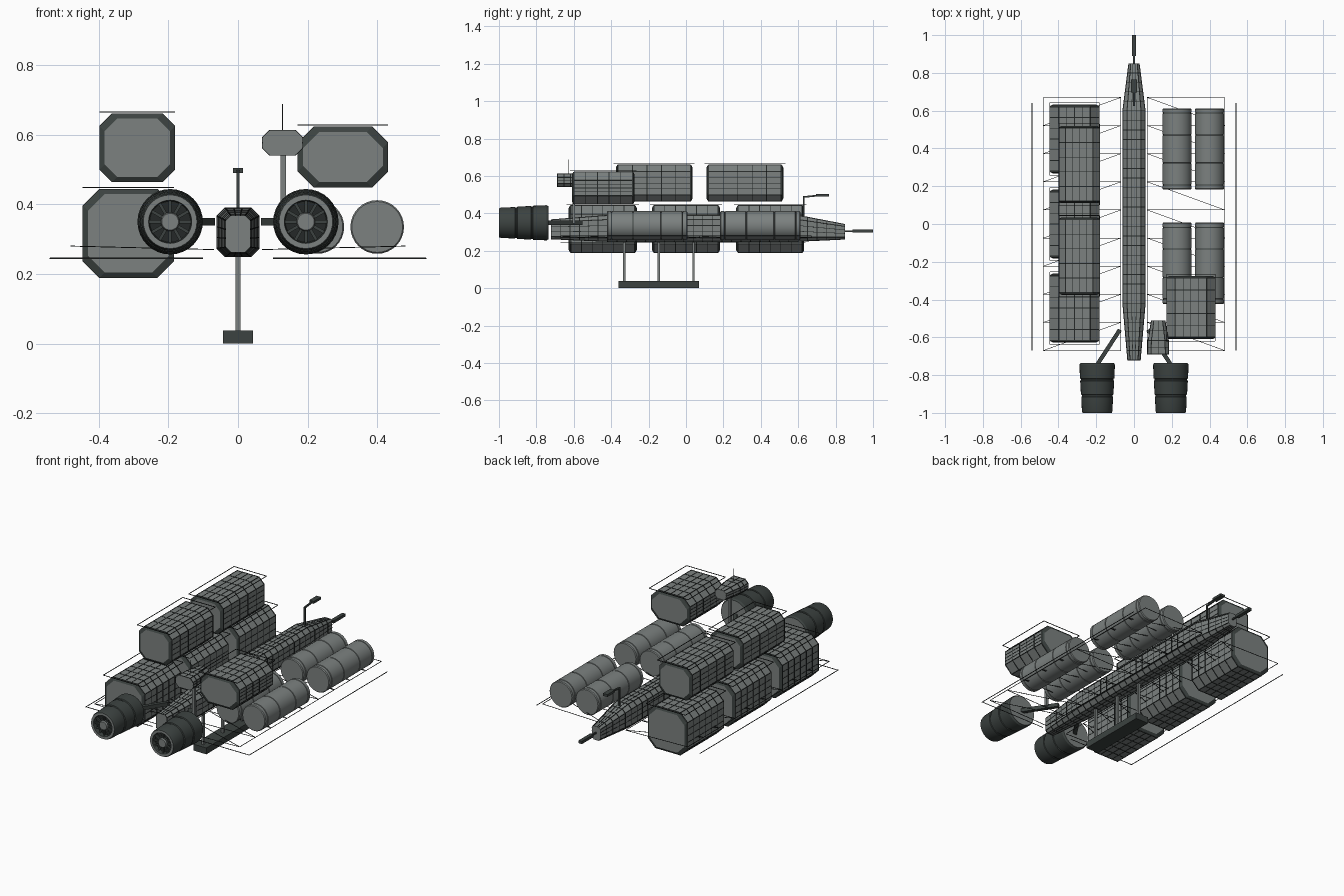
import bpy, bmesh, math
from mathutils import Vector

if "Cube" in bpy.data.objects:
    bpy.data.objects.remove(bpy.data.objects["Cube"])


def material(name, r, g, b):
    m = bpy.data.materials.new(name)
    m.use_nodes = True
    m.diffuse_color = (r, g, b, 1)
    m.node_tree.nodes["Principled BSDF"].inputs["Base Color"].default_value = (r, g, b, 1)
    return m


GREY = material("hull grey", 0.20, 0.22, 0.215)
DARK = material("dark metal", 0.045, 0.055, 0.052)
SEAM = material("seam black", 0.018, 0.022, 0.021)


def finish(name, bm, mats, smooth=False):
    bmesh.ops.recalc_face_normals(bm, faces=bm.faces)
    me = bpy.data.meshes.new(name)
    bm.to_mesh(me)
    bm.free()
    for m in mats:
        me.materials.append(m)
    ob = bpy.data.objects.new(name, me)
    bpy.context.collection.objects.link(ob)
    if smooth:
        bpy.ops.object.select_all(action="DESELECT")
        ob.select_set(True)
        bpy.context.view_layer.objects.active = ob
        bpy.ops.object.shade_smooth_by_angle(angle=math.radians(30))
    return ob


def bridge(bm, loops, closed=False):
    """Skin a list of point loops; returns the side faces band by band."""
    rings = [[bm.verts.new(p) for p in loop] for loop in loops]
    bands = []
    for a, b in zip(rings, rings[1:] + (rings[:1] if closed else [])):
        n = len(a)
        bands.append([bm.faces.new((a[i], a[(i + 1) % n], b[(i + 1) % n], b[i])) for i in range(n)])
    if not closed:
        bm.faces.new(rings[0])
        bm.faces.new(rings[-1])
    return bands


def octagon(y, cx, cz, w, h, c, grow=0.0):
    """Chamfered rectangle in the xz plane (half sizes w, h)."""
    w, h = w + grow, h + grow
    quarter = [(w, h - c), (w - c, h)]
    pts = quarter + [(-x, z) for x, z in quarter[::-1]]
    pts += [(-x, -z) for x, z in quarter] + [(x, -z) for x, z in quarter[::-1]]
    return [Vector((cx + x, y, cz + z)) for x, z in pts]


def bar(bm, a, b, t=0.003, u=None):
    """Square bar from a to b, t thick (u = other thickness)."""
    a, b = Vector(a), Vector(b)
    d = (b - a).normalized()
    side = d.cross(Vector((0, 0, 1)) if abs(d.z) < 0.9 else Vector((0, 1, 0))).normalized()
    up = side.cross(d) * (u or t) / 2
    side *= t / 2
    bridge(bm, [[p + side + up, p - side + up, p - side - up, p + side - up] for p in (a, b)])


def bars(name, pairs, mat, t=0.003, u=None):
    bm = bmesh.new()
    for a, b in pairs:
        bar(bm, a, b, t, u)
    return finish(name, bm, [mat])


def seam_ring(bm, section, y, t=0.004):
    lo, hi = y - t / 2, y + t / 2
    bridge(bm, [octagon(lo, *section), octagon(lo, *section, 0.0015),
                octagon(hi, *section, 0.0015), octagon(hi, *section)], closed=True)


def long_seams(bm, loop_a, loop_b, splits):
    """Lengthwise seams on the chamfer corners and across the flat sides."""
    for i in range(8):
        j = (i + 1) % 8
        steps = splits if i % 2 else 1
        for k in range(steps):
            f = k / steps
            bar(bm, loop_a[i].lerp(loop_a[j], f), loop_b[i].lerp(loop_b[j], f), 0.003)


# Cargo containers: chamfered boxes with dark end bevels, seams and a roof wire
def container(name, x0, x1, z0, z1, y0, y1, c, rows):
    sec = ((x0 + x1) / 2, (z0 + z1) / 2, (x1 - x0) / 2, (z1 - z0) / 2, c)
    bm = bmesh.new()
    bands = bridge(bm, [octagon(y0, *sec, -0.014), octagon(y0 + 0.008, *sec),
                        octagon(y1 - 0.008, *sec), octagon(y1, *sec, -0.014)])
    for f in bands[0] + bands[2]:
        f.material_index = 1
    finish(name, bm, [GREY, DARK])
    bm = bmesh.new()
    for k in range(rows + 1):
        seam_ring(bm, sec, y0 + 0.012 + (y1 - y0 - 0.024) * k / rows)
    long_seams(bm, octagon(y0 + 0.01, *sec), octagon(y1 - 0.01, *sec), 4)
    finish(name + "_seams", bm, [SEAM])
    z = z1 + 0.006
    p = [(x0, y0 - 0.01, z), (x1, y0 - 0.01, z), (x1, y1 + 0.01, z), (x0, y1 + 0.01, z)]
    bars(name + "_roof_wire", [(p[i], p[(i + 1) % 4]) for i in range(4)], SEAM)


for i, y in enumerate((-0.445, 0.0, 0.45)):
    container(f"lower_container_{i + 1}", -0.445, -0.185, 0.19, 0.443, y - 0.182, y + 0.182, 0.048, 6)
for i, y in enumerate((-0.17, 0.315)):
    container(f"upper_container_{i + 1}", -0.397, -0.182, 0.465, 0.66, y - 0.205, y + 0.205, 0.036, 5)
container("left_container", 0.173, 0.43, 0.45, 0.622, -0.61, -0.275, 0.046, 5)

# Central spine, tapered at both ends
HULL = [(-0.72, 0, 0.315, 0.034, 0.052, 0.014), (-0.42, 0, 0.32, 0.06, 0.07, 0.024),
        (0.6, 0, 0.32, 0.06, 0.07, 0.024), (0.85, 0, 0.302, 0.028, 0.04, 0.012)]
bm = bmesh.new()
bridge(bm, [octagon(*s) for s in HULL])
finish("spine_hull", bm, [GREY])
bm = bmesh.new()
for a, b in zip(HULL, HULL[1:]):
    n = round((b[0] - a[0]) / 0.05)
    for k in range(n):
        s = [p + (q - p) * k / n for p, q in zip(a, b)]
        seam_ring(bm, s[1:], s[0])
    long_seams(bm, octagon(*a), octagon(*b), 3)
finish("spine_seams", bm, [SEAM])

# Tail probe and comms mast
bars("tail_probe_rod", [((0, 0.85, 0.305), (0, 0.9, 0.305))], DARK, 0.008)
bars("tail_probe", [((0, 0.89, 0.305), (0, 1, 0.305))], DARK, 0.022, 0.016)
bars("comms_mast", [((0, 0.63, 0.36), (0, 0.63, 0.492)), ((0, 0.63, 0.488), (0, 0.71, 0.496))], DARK, 0.009)
bars("comms_head", [((0, 0.695, 0.497), (0, 0.765, 0.497))], DARK, 0.03, 0.014)

# Keel bar hung below on three posts
bars("keel_bar", [((0, -0.36, 0.019), (0, 0.07, 0.019))], DARK, 0.085, 0.038)
bars("keel_posts", [((0, y, 0.03), (0, y, 0.26)) for y in (-0.33, -0.145, 0.04)], GREY, 0.013)


# Turned parts along y
def lathe(name, x, z, profile, mats, dark_bands=(), n=32):
    circle = [(math.cos(math.tau * i / n), math.sin(math.tau * i / n)) for i in range(n)]
    bm = bmesh.new()
    bands = bridge(bm, [[(x + r * c, y, z + r * s) for c, s in circle] for y, r in profile])
    for b in dark_bands:
        for f in bands[b]:
            f.material_index = 1
    return finish(name, bm, mats, True)


# Storage tanks with shallow dark grooves
R = 0.077
for col, x in enumerate((0.228, 0.4)):
    for row, y in enumerate((-0.208, 0.397)):
        profile = [(y - 0.215, R - 0.004), (y - 0.21, R)]
        for g in (-0.19, -0.075, 0.075, 0.19):
            profile += [(y + g - 0.003, R), (y + g - 0.002, R - 0.003),
                        (y + g + 0.002, R - 0.003), (y + g + 0.003, R)]
        profile += [(y + 0.21, R), (y + 0.215, R - 0.004)]
        lathe(f"tank_{col + 1}_{row + 1}", x, 0.335, profile, [GREY, DARK], (3, 7, 11, 15))

# Engines with stepped casings, finned intakes and struts
for side, s in (("left", 1), ("right", -1)):
    x, z = 0.195 * s, 0.35
    casing = [(-0.97, 0.058), (-1, 0.062), (-1, 0.077), (-0.99, 0.081), (-0.915, 0.084), (-0.912, 0.081),
              (-0.905, 0.081), (-0.902, 0.086), (-0.83, 0.09), (-0.827, 0.086), (-0.82, 0.086),
              (-0.817, 0.091), (-0.745, 0.094), (-0.735, 0.088)]
    lathe(f"{side}_engine", x, z, casing, [GREY, DARK], [0] + list(range(2, 13)))
    lathe(f"{side}_engine_well", x, z, [(-0.976, 0.059), (-0.972, 0.059)], [SEAM])
    lathe(f"{side}_engine_hub", x, z, [(-0.998, 0.024), (-0.992, 0.027), (-0.97, 0.027)], [GREY])
    fins = []
    for k in range(12):
        d = Vector((math.cos(math.tau * k / 12), 0, math.sin(math.tau * k / 12)))
        c = Vector((x, -0.984, z))
        fins.append((c + d * 0.02, c + d * 0.061))
    bars(f"{side}_engine_fins", fins, DARK, 0.009)
    bars(f"{side}_engine_strut", [((0.075 * s, -0.56, z), (x, -0.745, z))], DARK, 0.022)

# Bridge module on its mast
MODULE = [(-0.69, 0.128, 0.577, 0.057, 0.035, 0.02), (-0.62, 0.128, 0.577, 0.055, 0.035, 0.02),
          (-0.51, 0.128, 0.577, 0.036, 0.028, 0.014)]
bm = bmesh.new()
bridge(bm, [octagon(*s) for s in MODULE])
finish("bridge_module", bm, [GREY])
bm = bmesh.new()
for a, b in zip(MODULE, MODULE[1:]):
    for k in range(2):
        s = [p + (q - p) * k / 2 for p, q in zip(a, b)]
        seam_ring(bm, s[1:], s[0] + 0.003)
    long_seams(bm, octagon(*a), octagon(*b), 2)
finish("bridge_seams", bm, [SEAM])
bars("bridge_mast", [((0.13, -0.6, 0.345), (0.13, -0.6, 0.56))], GREY, 0.015)
bars("bridge_aerial", [((0.128, -0.63, 0.6), (0.128, -0.63, 0.688))], DARK, 0.003)

# Wire outriggers: truss frame, outer rails and a front tie on each side
for side, s in (("left", 1), ("right", -1)):
    ys = [0.67 - 1.34 * i / 9 for i in range(10)]
    inner = [(0.07 * s, y, 0.27) for y in ys]
    outer = [(0.48 * s, y, 0.28) for y in ys]
    wires = list(zip(inner, outer)) + list(zip(inner, outer[1:]))
    wires += [(inner[0], inner[-1]), (outer[0], outer[-1])]
    bars(f"{side}_truss", wires, SEAM, 0.0025)
    bars(f"{side}_outer_rail", [((0.54 * s, -0.67, 0.245), (0.54 * s, 0.64, 0.245))], SEAM, 0.003)
    bars(f"{side}_front_tie", [((0.1 * s, -0.665, 0.245), (0.54 * s, -0.665, 0.245))], SEAM, 0.001, 0.004)
